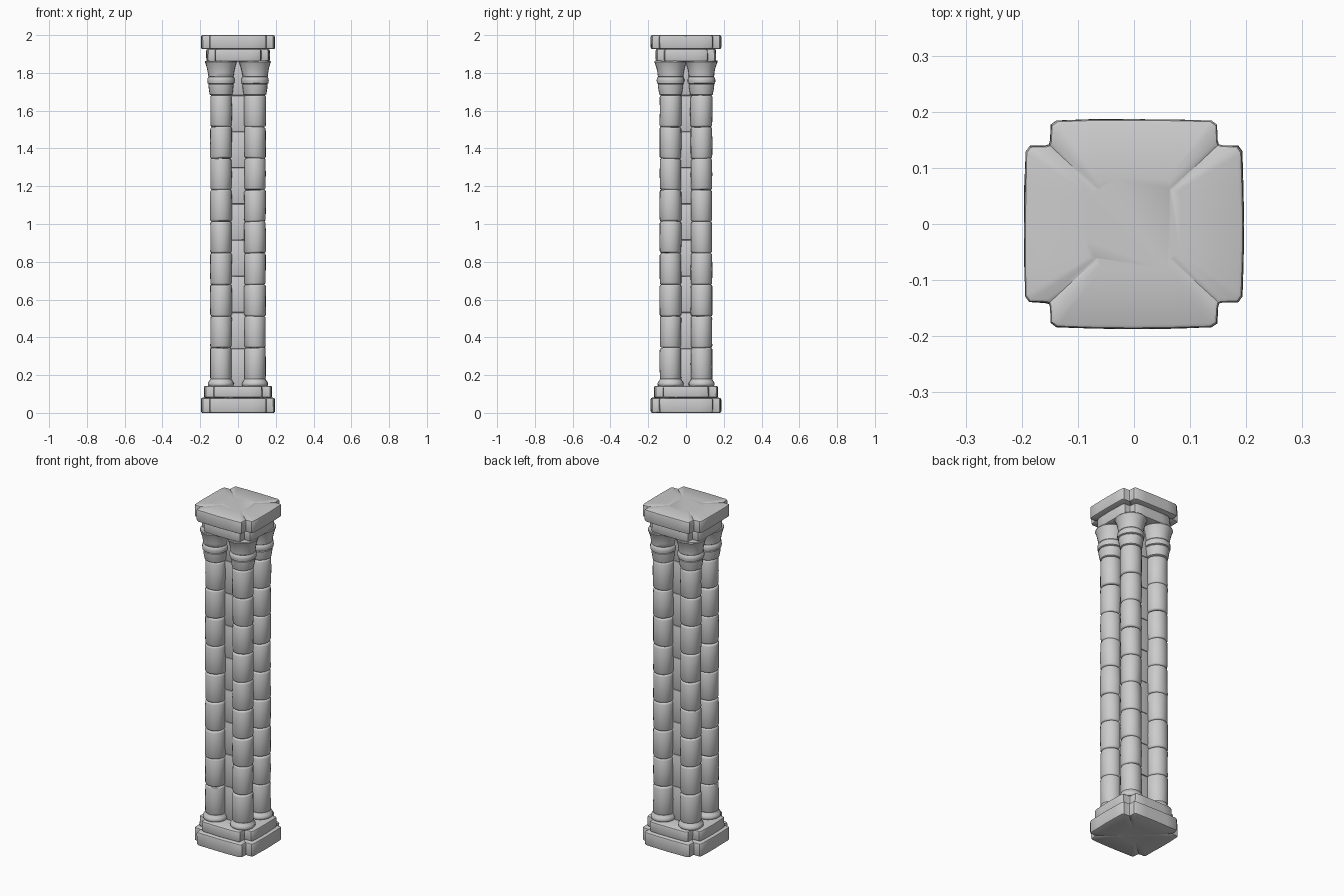
import bpy, bmesh, math, random
from mathutils import Vector, Matrix, noise

if "Cube" in bpy.data.objects:
    bpy.data.objects.remove(bpy.data.objects["Cube"])

random.seed(4)
SIDES = 24


def finish(bm, name, wear=0.0025, angle=38):
    # Hand-carved wobble, then smooth shading with sharp stone edges
    for v in bm.verts:
        n = noise.noise_vector(v.co * 14)
        v.co += Vector((n.x, n.y, n.z * 0.5)) * wear
        v.co.z = min(2.0, max(0.0, v.co.z))
    bmesh.ops.recalc_face_normals(bm, faces=bm.faces)
    me = bpy.data.meshes.new(name)
    bm.to_mesh(me)
    bm.free()
    ob = bpy.data.objects.new(name, me)
    bpy.context.collection.objects.link(ob)
    bpy.ops.object.select_all(action='DESELECT')
    ob.select_set(True)
    bpy.context.view_layer.objects.active = ob
    bpy.ops.object.shade_smooth_by_angle(angle=math.radians(angle))
    return ob


def loft(bm, rings):
    rows = [[bm.verts.new(p) for p in ring] for ring in rings]
    n = len(rows[0])
    for a, b in zip(rows, rows[1:]):
        for i in range(n):
            j = (i + 1) % n
            bm.faces.new((a[i], a[j], b[j], b[i]))
    bm.faces.new(rows[0][::-1])
    bm.faces.new(rows[-1])


def outline(X, Y, nx, ny, e):
    # Bowed rectangle with notched corners, pulled in by e
    X, Y, nx, ny = X - e, Y - e, nx - e, ny - e
    q = [(X, 0), (X - .001, ny * .5), (X - .003, ny - .010), (X - .010, ny),
         (nx + .010, ny + .001), (nx + .003, ny + .003), (nx + .001, ny + .010),
         (nx, Y - .010), (nx - .010, Y - .003), (nx * .5, Y - .001)]
    h = q + [(0, Y)] + [(-x, y) for x, y in q[:0:-1]]
    return h + [(-x, -y) for x, y in h]


def slab(name, X, Y, nx, ny, z0, z1):
    bm = bmesh.new()
    steps = [(z0, .007), (z0 + .003, .002), (z0 + .009, 0),
             (z1 - .009, 0), (z1 - .003, .002), (z1, .007)]
    rings = []
    for k, (z, e) in enumerate(steps):
        ring = []
        for i, (x, y) in enumerate(outline(X, Y, nx, ny, e)):
            # the inner corner of each notch is worn into a shallow groove
            groove = .006 if i % 20 in (5, 15) else 0
            zz = z + groove if k == 0 else z - groove if k == 5 else z
            ring.append((x, y, zz))
        rings.append(ring)
    mid = outline(X, Y, nx, ny, .007)
    rings.insert(0, [(x * .45, y * .45, z0) for x, y in mid])
    rings.append([(x * .45, y * .45, z1) for x, y in mid])
    loft(bm, rings)
    finish(bm, name, .0015)


def lathe(bm, cx, cy, profile, tilt=0.0):
    a0 = random.uniform(0, 6.28)
    rings = []
    for r, z in profile:
        ring = []
        for i in range(SIDES):
            a = math.tau * i / SIDES
            ring.append((cx + r * math.cos(a), cy + r * math.sin(a),
                         z + tilt * math.cos(a - a0)))
        rings.append(ring)
    loft(bm, rings)


# Stepped base and top slabs
slab("base_plinth", .196, .187, .148, .139, 0, .08)
slab("base_step", .180, .170, .126, .118, .08, .143)
slab("capital_step", .168, .160, .120, .112, 1.86, 1.926)
slab("top_slab", .196, .187, .148, .139, 1.926, 2.0)

# Four corner columns, each with a foot ring, drums and a flared capital
for sx, side in ((-1, "left"), (1, "right")):
    for sy, end in ((-1, "front"), (1, "back")):
        cx, cy = sx * .09, sy * .082
        tag = f"{end}_{side}"

        bm = bmesh.new()
        lathe(bm, cx, cy, [(.062, .140), (.068, .147), (.069, .156),
                           (.064, .166), (.060, .171), (.056, .180)])
        finish(bm, "column_foot_" + tag, .002)

        bm = bmesh.new()
        joints = [.174] + [.345 + .167 * i for i in range(9)]
        for z0, z1 in zip(joints, joints[1:]):
            r = .0565 + random.uniform(-.001, .0015)
            lathe(bm, cx, cy, [(r - .008, z0), (r - .003, z0 + .003), (r, z0 + .010),
                               (r + .0005, (z0 + z1) / 2), (r, z1 - .010),
                               (r - .003, z1 - .003), (r - .008, z1)],
                  random.uniform(0, .003))
        finish(bm, "column_shaft_" + tag)

        bm = bmesh.new()
        lathe(bm, cx, cy, [(.052, 1.681), (.059, 1.685), (.062, 1.700), (.066, 1.725),
                           (.067, 1.738), (.063, 1.743)])
        lathe(bm, cx, cy, [(.064, 1.741), (.071, 1.745), (.073, 1.758), (.072, 1.772),
                           (.066, 1.779)])
        lathe(bm, cx, cy, [(.062, 1.776), (.067, 1.781), (.069, 1.800), (.074, 1.825),
                           (.081, 1.848), (.085, 1.858), (.083, 1.864)])
        finish(bm, "column_capital_" + tag, .002)

# Stacked block core behind the columns
bm = bmesh.new()
levels = [.14] + [.34 + .1915 * i for i in range(8)] + [1.87]
for z0, z1 in zip(levels, levels[1:]):
    part = bmesh.new()
    w = .077 + random.uniform(-.002, .002)
    bmesh.ops.create_cube(part, size=1, matrix=Matrix.Translation((0, 0, (z0 + z1) / 2))
                          @ Matrix.Diagonal((2 * w, 2 * w - .01, z1 - z0, 1)))
    bmesh.ops.bevel(part, geom=part.edges[:], offset=.006, segments=2,
                    profile=.5, affect='EDGES')
    tmp = bpy.data.meshes.new("core_block")
    part.to_mesh(tmp)
    part.free()
    bm.from_mesh(tmp)
    bpy.data.meshes.remove(tmp)
finish(bm, "core_blocks", .002)
